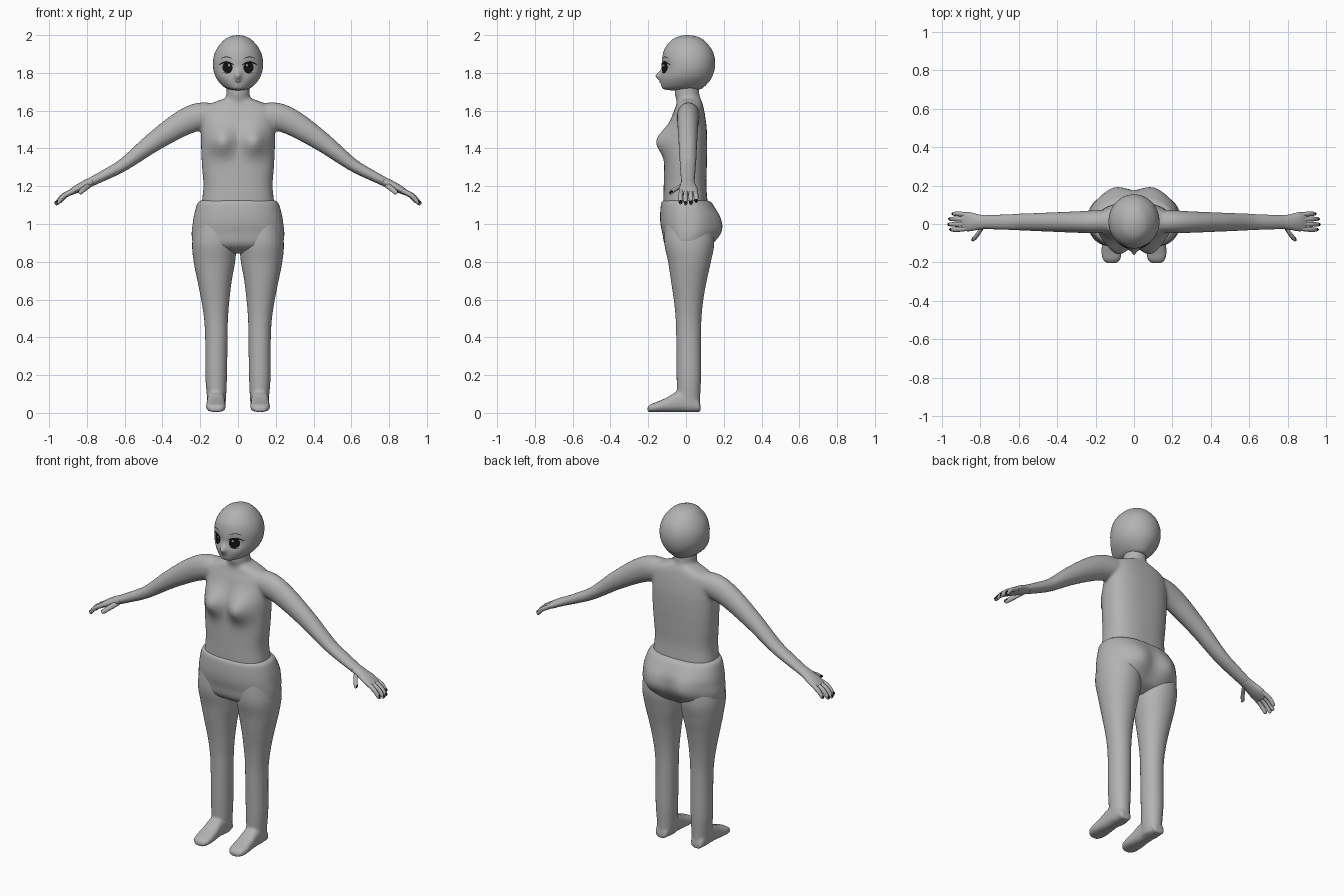
import bpy, bmesh, math
from mathutils import Vector
from mathutils.bvhtree import BVHTree

if "Cube" in bpy.data.objects:
    bpy.data.objects.remove(bpy.data.objects["Cube"])


def material(name, v):
    m = bpy.data.materials.new(name)
    m.diffuse_color = (v, v, v, 1)
    m.use_nodes = True
    m.node_tree.nodes["Principled BSDF"].inputs["Base Color"].default_value = m.diffuse_color
    return m


GREY = material("plain grey", 0.45)
BLACK = material("black", 0.006)


def resample(rows, k=5):
    """Catmull-Rom interpolation of rows of numbers."""
    out = []
    for i in range(len(rows) - 1):
        a, b = rows[max(i - 1, 0)], rows[i]
        c, d = rows[i + 1], rows[min(i + 2, len(rows) - 1)]
        for s in range(k):
            t = s / k
            out.append([0.5 * (2 * q + (r - p) * t + (2 * p - 5 * q + 4 * r - u) * t * t
                               + (3 * q - p - 3 * r + u) * t ** 3)
                        for p, q, r, u in zip(a, b, c, d)])
    return out + [list(rows[-1])]


def loft(bm, rings):
    vs = [[bm.verts.new(p) for p in ring] for ring in rings]
    n = len(vs[0])
    faces = [bm.faces.new((a[i], a[(i + 1) % n], b[(i + 1) % n], b[i]))
             for a, b in zip(vs, vs[1:]) for i in range(n)]
    faces += [bm.faces.new(vs[0]), bm.faces.new(vs[-1])]
    bmesh.ops.recalc_face_normals(bm, faces=faces)


def oval(c, u, v, n=40, power=2.0):
    def f(t):
        return math.copysign(abs(t) ** (2 / power), t)
    return [c + u * f(math.cos(2 * math.pi * i / n)) + v * f(math.sin(2 * math.pi * i / n))
            for i in range(n)]


def stack(bm, rows, power=2.0, bumps=(), n=40, cx=None):
    """Rows (z, half width, front y, back y[, centre x]); bumps push along y."""
    rings = []
    for r in resample(rows):
        z, w, f, b = r[:4]
        x0 = r[4] if len(r) > 4 else 0
        ring = oval(Vector((x0, (f + b) / 2, z)), Vector((max(w, .002), 0, 0)),
                    Vector((0, (b - f) / 2, 0)), n, power)
        for p in ring:
            side = (p.y - (f + b) / 2) / ((b - f) / 2)
            for bx, bz, sx, sz, amp, face in bumps:
                if side * face > 0:
                    g = math.exp(-((abs(p.x) - bx) / sx) ** 2 - ((p.z - bz) / sz) ** 2)
                    p.y += face * amp * g * min(1, abs(side) * 1.5)
        rings.append(ring)
    loft(bm, rings)


def tube(bm, rows, side=1, n=24):
    """Rows (x, y, z, radius in the xz plane, radius in y)."""
    rows = resample(rows)
    rings = []
    for i, r in enumerate(rows):
        a, b = rows[max(i - 1, 0)], rows[min(i + 1, len(rows) - 1)]
        t = Vector((b[0] - a[0], 0, b[2] - a[2])).normalized()
        u, v = Vector((-t.z, 0, t.x)) * r[3], Vector((0, r[4], 0))
        ring = oval(Vector(r[:3]), u, v, n)
        rings.append([Vector((p.x * side, p.y, p.z)) for p in ring])
    loft(bm, rings)


def finish(bm, name, mat, mirror=False, voxel=0):
    me = bpy.data.meshes.new(name)
    bm.to_mesh(me)
    bm.free()
    me.materials.append(mat)
    ob = bpy.data.objects.new(name, me)
    bpy.context.collection.objects.link(ob)
    for p in me.polygons:
        p.use_smooth = True
    if voxel:
        m = ob.modifiers.new("fuse", 'REMESH')
        m.mode, m.voxel_size, m.use_smooth_shade = 'VOXEL', voxel, True
        s = ob.modifiers.new("soften", 'SMOOTH')
        s.factor, s.iterations = 0.5, 5
    if mirror:
        ob.modifiers.new("mirror", 'MIRROR')
    return ob


# Upper body: chest, neck and arms fused
bm = bmesh.new()
stack(bm, [(1.0, .19, -.115, .115), (1.1, .192, -.12, .115), (1.2, .183, -.118, .108),
           (1.3, .19, -.115, .11), (1.4, .195, -.105, .112), (1.5, .195, -.09, .11),
           (1.58, .19, -.07, .1), (1.62, .175, -.055, .092), (1.645, .125, -.048, .085),
           (1.665, .07, -.04, .075)],
      2.5, [(.085, 1.44, .07, .075, .065, -1)], 64)
stack(bm, [(1.58, .09, -.06, .085), (1.64, .078, -.05, .08), (1.67, .065, -.055, .074),
           (1.7, .062, -.06, .07), (1.78, .062, -.05, .07)])
for s in (1, -1):
    tube(bm, [(.1, .015, 1.575, .06, .06), (.2, .012, 1.57, .073, .06), (.3, .01, 1.53, .068, .056),
              (.45, .01, 1.432, .052, .05), (.6, .01, 1.318, .035, .044),
              (.7, .01, 1.262, .029, .04), (.8, .01, 1.212, .023, .036)], s)
finish(bm, "upper_body", GREY, voxel=.009)

# Shorts with hips
bm = bmesh.new()
stack(bm, [(1.125, .193, -.118, .112), (1.11, .214, -.131, .137), (1.05, .232, -.137, .165),
           (1.0, .24, -.135, .168), (.95, .245, -.125, .16), (.9, .238, -.115, .135),
           (.87, .2, -.09, .11), (.845, .08, -.04, .06)],
      2.3, [(.1, .975, .08, .09, .033, 1)], 64)
finish(bm, "shorts", GREY)

# Legs and feet fused
bm = bmesh.new()
legs = [(1.02, .02, .225, -.11, .14), (.9, .008, .243, -.115, .15), (.8, .015, .235, -.095, .132),
        (.7, .033, .215, -.08, .11), (.6, .045, .195, -.065, .092), (.5, .053, .18, -.055, .082),
        (.4, .055, .174, -.052, .08), (.2, .058, .173, -.05, .08), (.1, .062, .166, -.048, .076),
        (.04, .067, .16, -.05, .074), (.012, .075, .152, -.05, .066)]
feet = [(.077, .03, .035), (.06, .04, .07), (0, .046, .11), (-.05, .047, .106), (-.1, .05, .077),
        (-.15, .052, .055), (-.185, .046, .042), (-.204, .026, .026)]
for s in (1, -1):
    stack(bm, [(z, (b - a) / 2, f, k, s * (a + b) / 2) for z, a, b, f, k in legs], 2.1)
    loft(bm, [oval(Vector((s * .117, y, h / 2 + .005)), Vector((w, 0, 0)),
                   Vector((0, 0, h / 2)), 32, 2.6) for y, w, h in resample(feet)])
finish(bm, "legs", GREY, voxel=.008)

# Hand: palm, four fingers, thumb
bm, nails = bmesh.new(), bmesh.new()
tube(bm, [(.77, .01, 1.226, .024, .035), (.81, .01, 1.208, .023, .04),
          (.86, .012, 1.182, .02, .05), (.895, .012, 1.162, .013, .046)])


def finger(pts, r):
    (bx, by, bz), (mx, my, mz), (tx, ty, tz) = pts
    tube(bm, [(bx, by, bz, r, r), (mx, my, mz, r, r), (tx, ty, tz, r * .75, r * .75),
              (tx + .004, ty, tz - .004, .002, .002)], n=12)
    d = Vector((tx - mx, ty - my, tz - mz)).normalized()
    c = Vector((tx, ty, tz)) - d * .004 + Vector((.004, 0, .003))
    u, v = d * .011, Vector((0, r * .65, 0))
    w = d.cross(Vector((0, 1, 0))).normalized() * r * .6
    loft(nails, [oval(c + w * k, u * q, v * q, 12)
                 for k, q in ((-1, .4), (-.6, .8), (0, 1), (.6, .8), (1, .4))])


for y, ex in ((.053, -.022), (.026, -.004), (-.002, 0), (-.029, -.01)):
    finger([(.865, .012 + (y - .012) * .85, 1.178), (.925 + ex * .5, y, 1.15),
            (.962 + ex, y, 1.108 - ex * .5)], .0125)
finger([(.785, -.01, 1.208), (.815, -.055, 1.185), (.837, -.08, 1.165)], .014)
finish(bm, "hands", GREY, mirror=True)
finish(nails, "nails", BLACK, mirror=True)

# Head with nose and shallow eye sockets
bm = bmesh.new()
stack(bm, [(2.0, .004, 0, .012), (1.994, .038, -.035, .052), (1.975, .073, -.075, .092),
           (1.93, .111, -.112, .133), (1.88, .13, -.126, .152), (1.83, .132, -.13, .153),
           (1.79, .123, -.135, .143), (1.76, .107, -.135, .127), (1.73, .08, -.13, .1),
           (1.715, .055, -.12, .08), (1.708, .02, -.085, .05)],
      2.0, [(0, 1.785, .016, .022, .026, -1), (.06, 1.825, .035, .035, -.01, -1)], 96)
surface = BVHTree.FromBMesh(bm)
finish(bm, "head", GREY)


def face_mark(name, cols, mat, lift=.003):
    """Thin plate laid on the face; columns (x, centre z, half height)."""
    b = bmesh.new()
    grid = []
    for x, z, h in cols:
        line = []
        for k in range(-3, 4):
            p = Vector((x, 0, z + h * k / 3))
            hit = surface.ray_cast(Vector((x, -1, p.z)), Vector((0, 1, 0)))[0]
            line.append(b.verts.new(hit + Vector((lift * .4, -lift, 0))))
        grid.append(line)
    for a, c in zip(grid, grid[1:]):
        for k in range(6):
            b.faces.new((a[k], c[k], c[k + 1], a[k + 1]))
    finish(b, name, mat, mirror=True)


def disc(x, z, w, h):
    return [(x - w * math.cos(math.pi * i / 12), z, max(h * math.sin(math.pi * i / 12), .0003))
            for i in range(13)]


def arc(x0, x1, z, rise, thick):
    return [(x0 + (x1 - x0) * i / 10, z + rise * math.sin(math.pi * i / 10),
             thick * (.3 + .7 * math.sin(math.pi * i / 10))) for i in range(11)]


# Eyes, lashes, brows and mouth
face_mark("irises", disc(.054, 1.828, .027, .029), BLACK)
face_mark("eye_highlights", disc(.046, 1.84, .006, .006), GREY, .005)
face_mark("upper_lashes", arc(.02, .1, 1.843, .014, .005), BLACK, .004)
face_mark("lower_lashes", arc(.035, .08, 1.804, -.006, .0015), BLACK)
face_mark("eyebrows", arc(.03, .09, 1.876, .009, .002), BLACK)
face_mark("mouth", [(0, 1.751, .0015), (.008, 1.752, .0015), (.016, 1.753, .0006)], BLACK)
